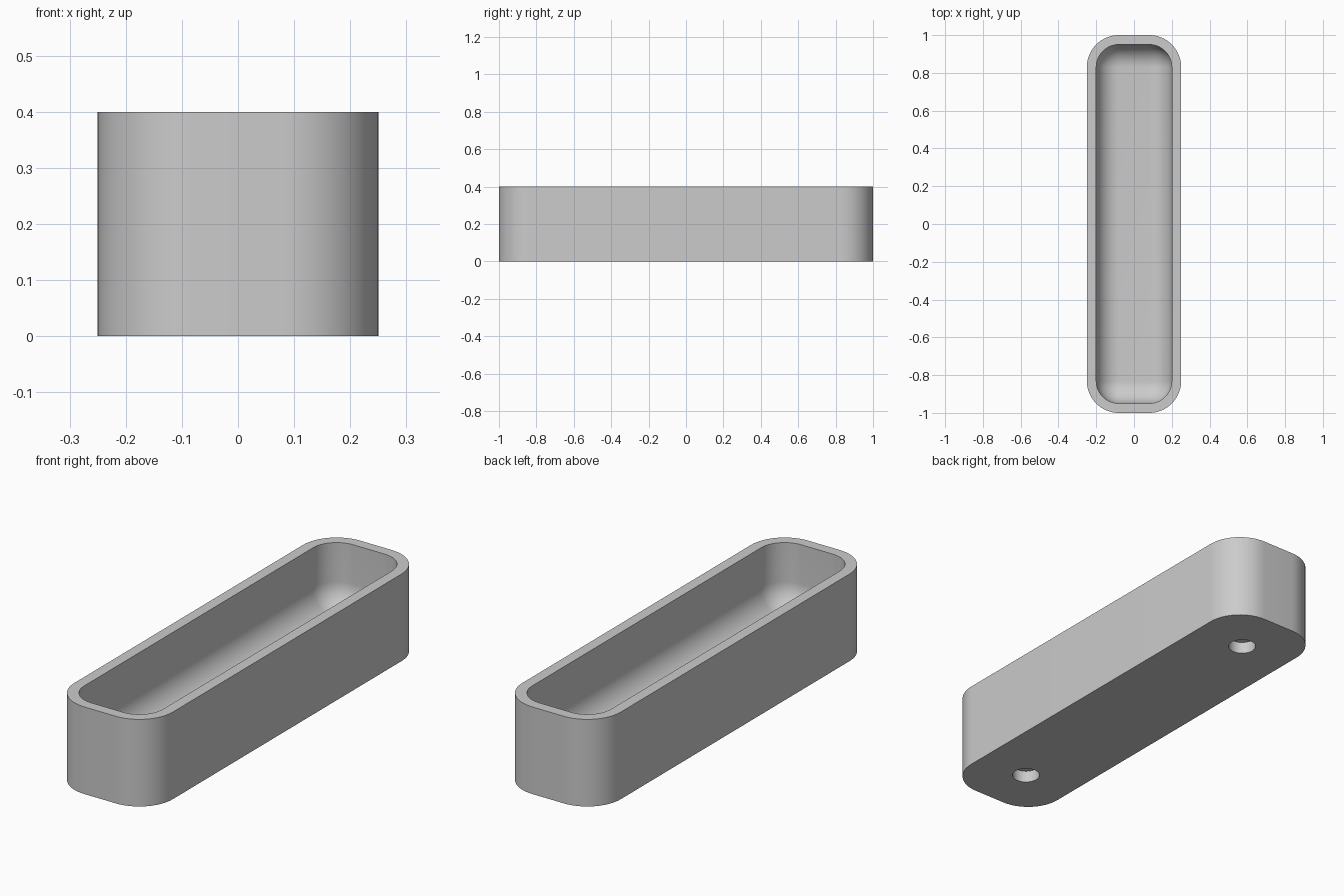
import bpy, bmesh, math

cube = bpy.data.objects.get("Cube")
if cube:
    bpy.data.objects.remove(cube, do_unlink=True)

HEIGHT, FLOOR = 0.4, 0.1
OUTER_R, INNER_R = 0.17, 0.12
STEPS = 16

grey = bpy.data.materials.new("plain grey")
grey.use_nodes = True
colour = (0.6, 0.6, 0.6, 1)
grey.diffuse_color = colour
grey.node_tree.nodes["Principled BSDF"].inputs["Base Color"].default_value = colour


def ring(bm, hx, hy, r, z):
    """Rounded rectangle of vertices at height z."""
    verts = []
    for quarter, (sx, sy) in enumerate([(1, 1), (-1, 1), (-1, -1), (1, -1)]):
        for i in range(STEPS + 1):
            a = (quarter + i / STEPS) * math.pi / 2
            verts.append(bm.verts.new((sx * (hx - r) + r * math.cos(a),
                                       sy * (hy - r) + r * math.sin(a), z)))
    return verts


# Tray body: outer wall, rim, inner wall, rounded floor edge
bm = bmesh.new()
rings = [ring(bm, 0.25, 1, OUTER_R, 0), ring(bm, 0.25, 1, OUTER_R, HEIGHT),
         ring(bm, 0.2, 0.95, INNER_R, HEIGHT)]
for i in range(STEPS + 1):
    a = i / STEPS * math.pi / 2
    inset = INNER_R * (1 - math.cos(a))
    rings.append(ring(bm, 0.2 - inset, 0.95 - inset, INNER_R - inset,
                      FLOOR + INNER_R * (1 - math.sin(a))))
for low, high in zip(rings, rings[1:]):
    n = len(low)
    for i in range(n):
        j = (i + 1) % n
        bm.faces.new((low[i], low[j], high[j], high[i]))
bm.faces.new(rings[0][::-1])
bm.faces.new(rings[-1])
bmesh.ops.remove_doubles(bm, verts=bm.verts, dist=1e-5)
bmesh.ops.recalc_face_normals(bm, faces=bm.faces)
mesh = bpy.data.meshes.new("tray")
bm.to_mesh(mesh)
bm.free()
mesh.materials.append(grey)
tray = bpy.data.objects.new("tray", mesh)
bpy.context.collection.objects.link(tray)

# Two shallow round sockets underneath
for side in (-1, 1):
    bpy.ops.mesh.primitive_cylinder_add(vertices=48, radius=0.06, depth=0.11,
                                        location=(0, side * 0.75, 0))
    cutter = bpy.context.object
    cutter.name = "socket_cutter"
    cutter.hide_render = True
    cutter.data.materials.append(grey)
    cut = tray.modifiers.new("socket", 'BOOLEAN')
    cut.operation, cut.solver, cut.object = 'DIFFERENCE', 'EXACT', cutter
    bpy.ops.object.select_all(action='DESELECT')
    tray.select_set(True)
    bpy.context.view_layer.objects.active = tray
    bpy.ops.object.modifier_apply(modifier=cut.name)
    bpy.data.objects.remove(cutter, do_unlink=True)

bpy.ops.object.shade_smooth_by_angle(angle=math.radians(35))
